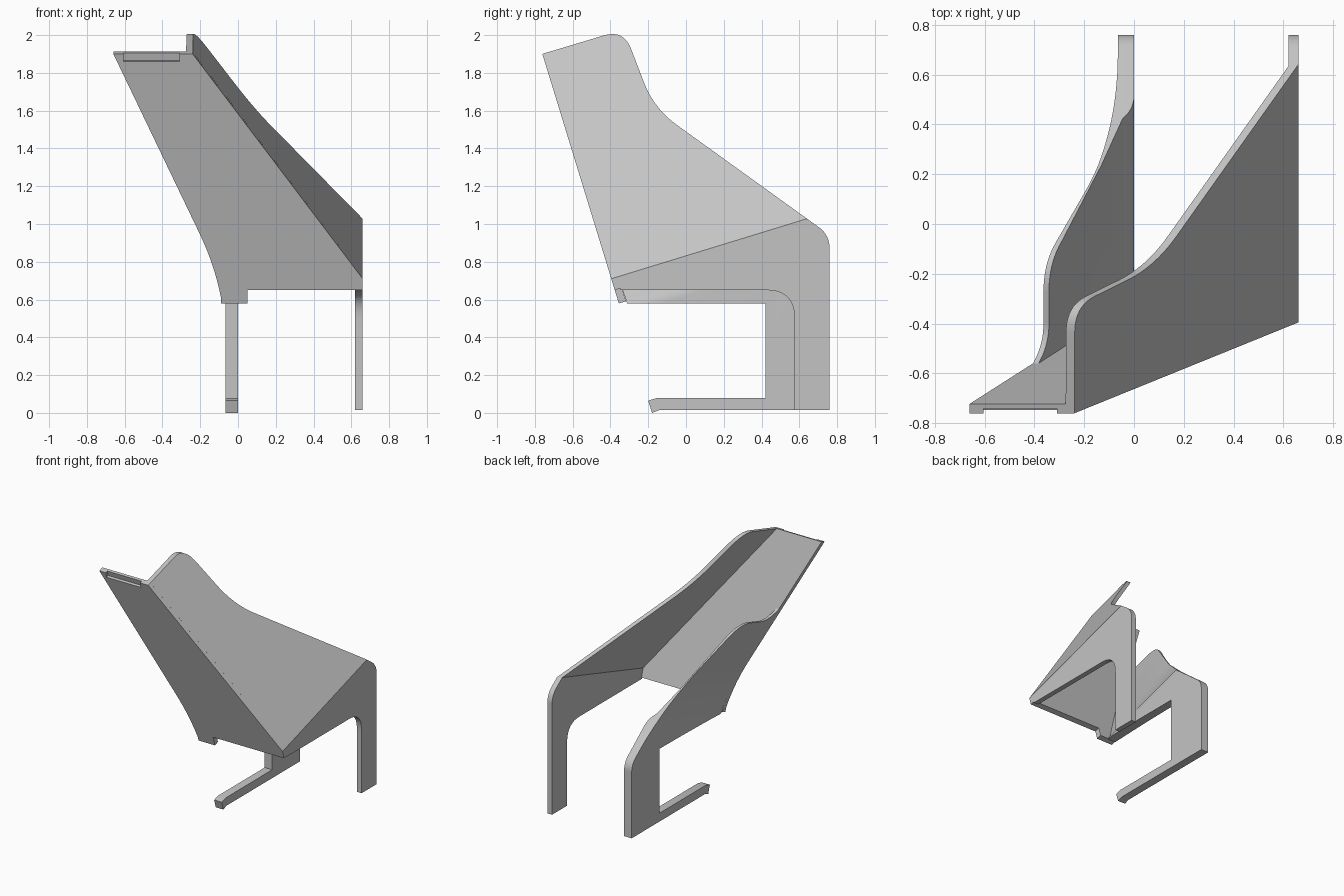
import bpy, bmesh, math
from mathutils import Vector

cube = bpy.data.objects.get("Cube")
if cube:
    bpy.data.objects.remove(cube, do_unlink=True)

grey = bpy.data.materials.new("mid grey")
grey.use_nodes = True
colour = (0.55, 0.55, 0.55, 1)
grey.diffuse_color = colour
grey.node_tree.nodes["Principled BSDF"].inputs["Base Color"].default_value = colour

# Axes: the sheets and the front plate lie in a frame tilted about x
X, Y, Z = Vector((1, 0, 0)), Vector((0, 1, 0)), Vector((0, 0, 1))
tilt = math.radians(17.05)
DEEP = Vector((0, math.cos(tilt), math.sin(tilt)))
RISE = Vector((0, -math.sin(tilt), math.cos(tilt)))


def rounded(points, steps=10):
    """Round the corners that carry a third value, the length of the rounding."""
    out = []
    for i, p in enumerate(points):
        c = Vector(p[:2])
        if len(p) == 2:
            out.append(c)
            continue
        before = Vector(points[i - 1][:2]) - c
        after = Vector(points[(i + 1) % len(points)][:2]) - c
        a, b = c + before.normalized() * p[2], c + after.normalized() * p[2]
        for k in range(steps + 1):
            t = k / steps
            out.append(a * (1 - t) ** 2 + c * 2 * t * (1 - t) + b * t * t)
    return out


def prism(name, outline, u, w, along, start, end):
    """Extrude an outline in the u, w plane between two distances."""
    bm = bmesh.new()
    face = bm.faces.new([bm.verts.new(u * p[0] + w * p[1] + along * start) for p in outline])
    made = bmesh.ops.extrude_face_region(bm, geom=[face])["geom"]
    bmesh.ops.translate(bm, vec=along * (end - start),
                        verts=[g for g in made if isinstance(g, bmesh.types.BMVert)])
    bmesh.ops.recalc_face_normals(bm, faces=bm.faces)
    mesh = bpy.data.meshes.new(name)
    bm.to_mesh(mesh)
    bm.free()
    mesh.materials.append(grey)
    ob = bpy.data.objects.new(name, mesh)
    bpy.context.collection.objects.link(ob)
    return ob


def activate(ob):
    bpy.ops.object.select_all(action='DESELECT')
    ob.select_set(True)
    bpy.context.view_layer.objects.active = ob


def trim(ob, cutter, operation):
    cutter.hide_render = True
    mod = ob.modifiers.new("trim", 'BOOLEAN')
    mod.operation, mod.object, mod.solver = operation, cutter, 'EXACT'
    activate(ob)
    bpy.ops.object.modifier_apply(modifier=mod.name)
    bpy.data.objects.remove(cutter, do_unlink=True)


# Left side: folded sheet trimmed to the wall and leg outline
left_sheet = [(-0.283, 2.1), (0.66, 0.795), (0.66, -0.4),
              (0.62, -0.4), (0.62, 0.802), (-0.318, 2.1)]
left_outline = rounded([(-0.345, 0.65), (0.575, 0.65, 0.15), (0.575, 0.015), (0.76, 0.015),
                        (0.76, 0.942, 0.07), (-0.17, 1.612, 0.15), (-0.33, 2.03, 0.11),
                        (-0.732, 1.909)])
left_side = prism("left_side_and_leg", left_sheet, X, RISE, DEEP, -0.3, 1.3)
trim(left_side, prism("left_cutter", left_outline, Y, Z, X, -1, 1), 'INTERSECT')

# Right side: sheet bent into a thicker leg, with a foot bar running forward
right_bend = rounded([(-0.66, 2.04), (-0.065, 0.743, 0.33), (-0.065, -0.4)], 16)
right_inner = rounded([(0, -0.4), (0, 0.64, 0.05), (-0.046, 0.69), (-0.29, 1.28), (-0.635, 2.04)])
right_outline = rounded([(-0.312, 0.58), (0.42, 0.58), (0.42, 0.08), (-0.15, 0.08), (-0.2, 0.065),
                         (-0.18, 0), (-0.14, 0.015), (0.76, 0.015), (0.76, 0.585, 0.06),
                         (0.46, 0.82), (0.236, 1.01), (-0.16, 1.41, 0.12),
                         (-0.48, 1.31, 0.09), (-0.574, 1.396)])
right_side = prism("right_side_leg_and_foot", right_bend + right_inner, X, RISE, DEEP, -0.3, 1.3)
trim(right_side, prism("right_cutter", right_outline, Y, Z, X, -1, 1), 'INTERSECT')

# Front plate with its bottom tab, following the bend of the right side
edge = [p for p in right_bend if p[1] > 0.67]
plate_outline = edge + [(-0.09, 0.658), (0.05, 0.658), (0.05, 0.732),
                        (0.66, 0.732), (0.66, 0.795), (-0.24, 2.04)]
plate = prism("front_plate", plate_outline, X, RISE, DEEP, -0.17, -0.13)

# Shallow notch in the top edge of the plate
notch = [(-0.605, 1.998), (-0.31, 1.998), (-0.31, 2.1), (-0.605, 2.1)]
trim(plate, prism("notch_cutter", notch, X, RISE, DEEP, -0.25, -0.15), 'DIFFERENCE')

for ob in (left_side, right_side, plate):
    activate(ob)
    bpy.ops.object.shade_smooth_by_angle(angle=math.radians(25))
